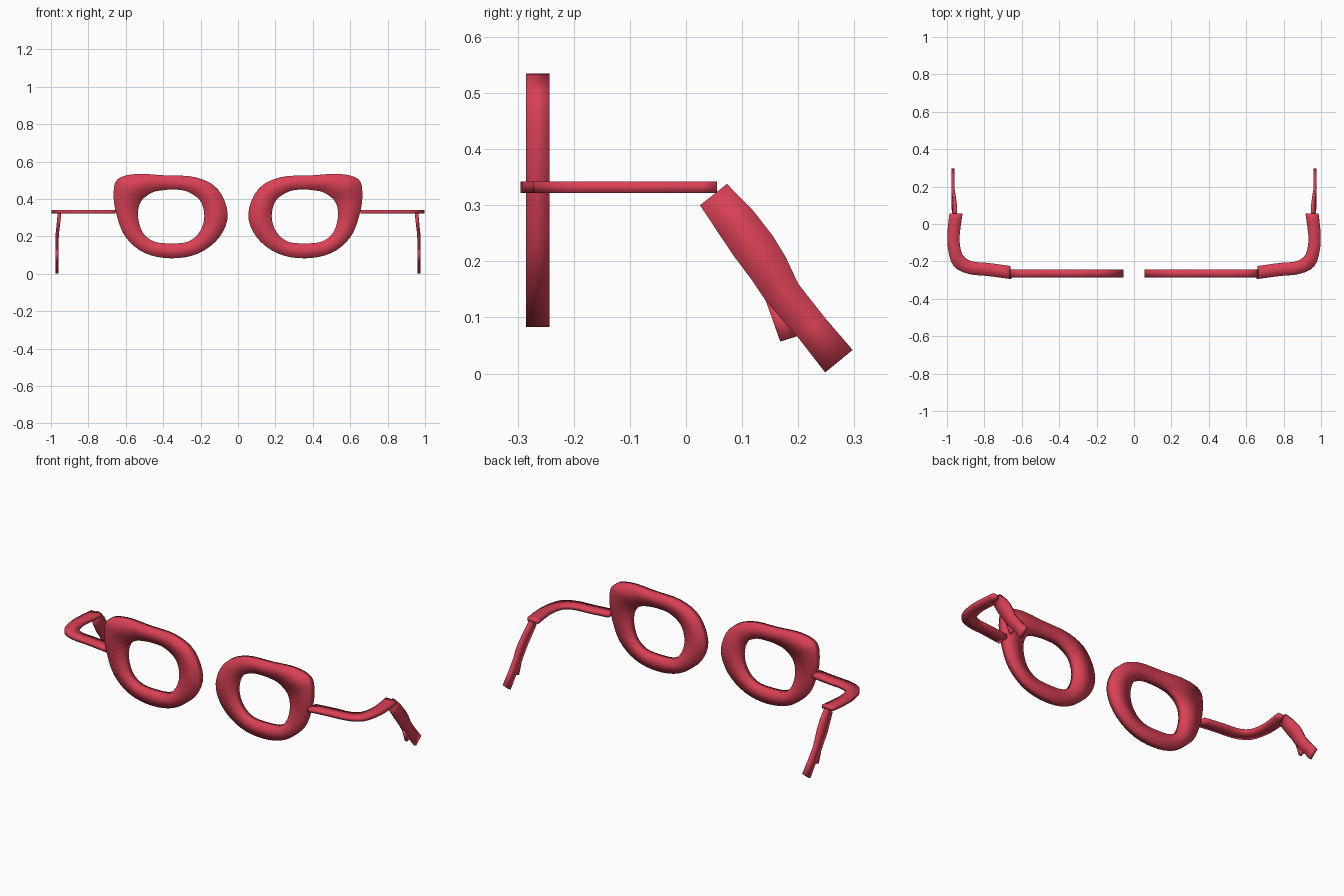
import bpy
import bmesh
from mathutils import Vector

default_cube = bpy.data.objects.get("Cube")
if default_cube:
    bpy.data.objects.remove(default_cube, do_unlink=True)

RED = (0.70, 0.052, 0.092, 1.0)
material = bpy.data.materials.new("frame red")
material.use_nodes = True
material.diffuse_color = RED
material.node_tree.nodes["Principled BSDF"].inputs["Base Color"].default_value = RED


def smooth_rows(rows, steps, closed):
    """Catmull-Rom interpolation through rows of (inner u, inner v, outer u, outer v)."""
    rows = [Vector(row) for row in rows]
    count = len(rows)

    def pick(index):
        return rows[index % count] if closed else rows[max(0, min(count - 1, index))]

    result = []
    for i in range(count if closed else count - 1):
        a, b, c, d = (pick(i + offset) for offset in (-1, 0, 1, 2))
        for step in range(steps):
            t = step / steps
            result.append(b + (c - a) * (t / 2)
                          + (a * 2 - b * 5 + c * 4 - d) * (t * t / 2)
                          + (b * 3 - a - c * 3 + d) * (t * t * t / 2))
    if not closed:
        result.append(rows[-1])
    return result


def ribbon(name, rows, place, thickness, side, closed=False):
    """Flat band of rectangular section; place(u, v, offset) gives a 3D point."""
    bm = bmesh.new()
    half = thickness / 2
    rings = []
    for iu, iv, ou, ov in rows:
        corners = [(iu, iv, -half), (ou, ov, -half), (ou, ov, half), (iu, iv, half)]
        ring = []
        for corner in corners:
            x, y, z = place(*corner)
            ring.append(bm.verts.new((side * x, y, z)))
        rings.append(ring)
    pairs = list(zip(rings, rings[1:]))
    if closed:
        pairs.append((rings[-1], rings[0]))
    else:
        bm.faces.new(rings[0])
        bm.faces.new(rings[-1])
    for first, second in pairs:
        for k in range(4):
            n = (k + 1) % 4
            bm.faces.new((first[k], first[n], second[n], second[k]))
    bmesh.ops.recalc_face_normals(bm, faces=bm.faces[:])
    for face in bm.faces:
        face.smooth = True
    mesh = bpy.data.meshes.new(name)
    bm.to_mesh(mesh)
    bm.free()
    mesh.materials.append(material)
    obj = bpy.data.objects.new(name, mesh)
    bpy.context.collection.objects.link(obj)
    return obj


# Lens rim: inner and outer outline in x, z
RIM = [
    (.535, .31, .648, .31), (.52, .385, .665, .42), (.465, .432, .645, .505),
    (.41, .446, .545, .534), (.358, .45, .4, .527), (.28, .443, .23, .517),
    (.205, .395, .11, .455), (.18, .31, .055, .32), (.203, .228, .1, .195),
    (.265, .173, .215, .108), (.358, .163, .36, .083), (.45, .173, .5, .112),
    (.51, .222, .6, .195),
]

# Bent side arm: inner and outer edge in x, y
ARM = [
    (.66, -.225, .655, -.295), (.78, -.208, .78, -.278), (.865, -.2, .885, -.267),
    (.915, -.167, .965, -.225), (.932, -.1, .995, -.13), (.93, -.04, .997, -.04),
    (.917, .055, .987, .055),
]

# Ear piece: lower and upper edge in y, z
EAR = [
    (.025, .3, .073, .338), (.058, .25, .12, .29), (.085, .21, .155, .245),
    (.115, .17, .178, .207), (.142, .13, .2, .16), (.199, .065, .247, .1),
    (.248, .002, .297, .042),
]
SPUR = [(.142, .13, .18, .11), (.168, .057, .2, .067)]


def on_front(u, v, offset):
    return u, -0.264 + offset, v


def on_level(u, v, offset):
    return u, v, 0.332 + offset


def on_side(u, v, offset):
    lean = max(0.0, min(1.0, (v - 0.2) / 0.12))
    return 0.968 - 0.014 * lean + offset, u, v


for label, side in (("left", 1), ("right", -1)):
    ribbon(label + "_lens_rim", smooth_rows(RIM, 4, True), on_front, 0.042, side, True)
    ribbon(label + "_side_arm", smooth_rows(ARM, 3, False), on_level, 0.021, side)
    ribbon(label + "_ear_piece", EAR, on_side, 0.018, side)
    ribbon(label + "_ear_spur", SPUR, on_side, 0.015, side)
